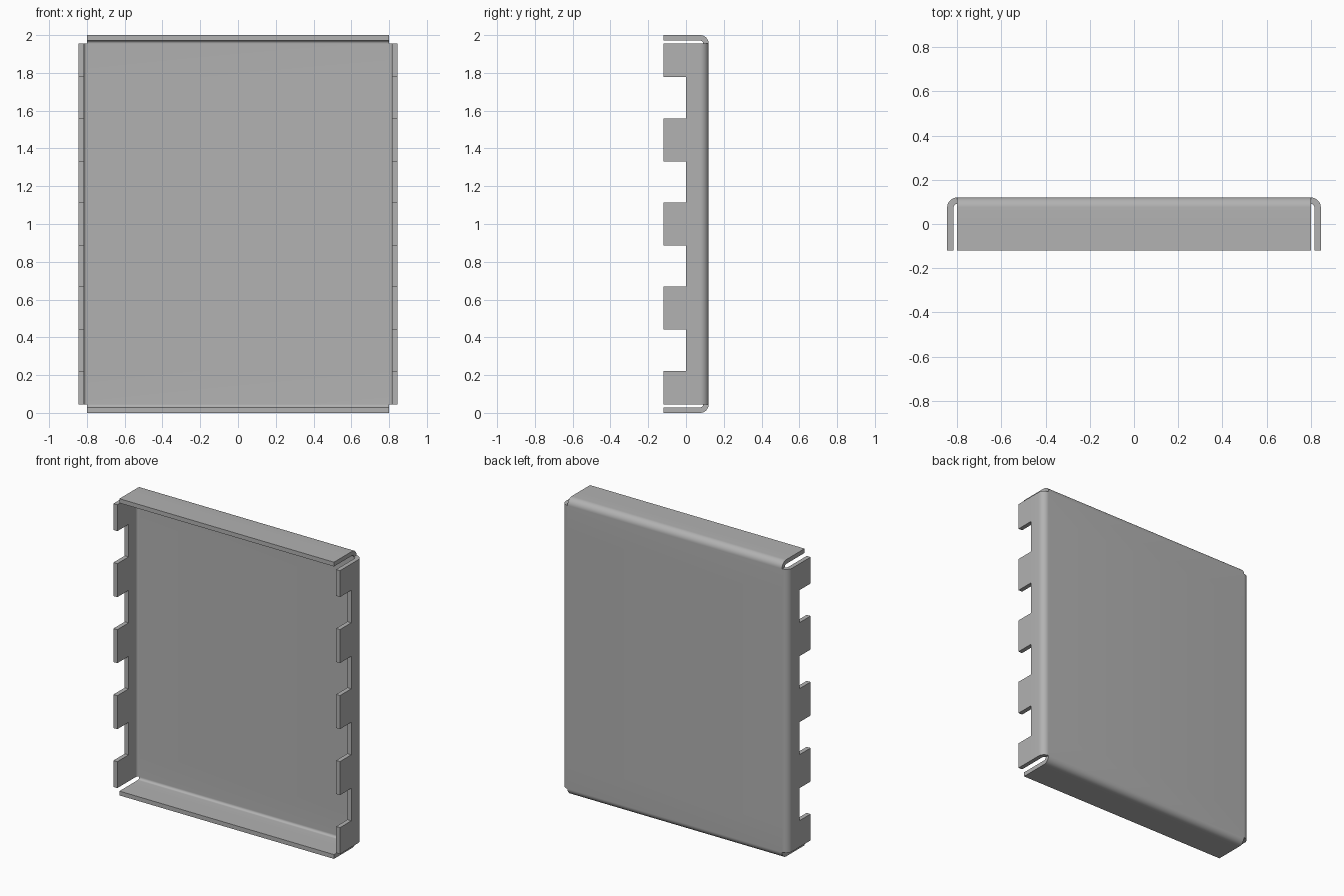
import bpy, bmesh, math
from mathutils import Vector

cube = bpy.data.objects.get("Cube")
if cube:
    bpy.data.objects.remove(cube)

HALF_X, HALF_Z = 0.8, 0.955      # flat panel half size
RADIUS, DEPTH = 0.045, 0.12      # outer bend radius, half depth
THICK = 0.029
PITCH, TAB = 0.445, 0.113        # tab spacing and half height

steel = bpy.data.materials.new("sheet_grey")
steel.use_nodes = True
grey = (0.445, 0.445, 0.445, 1)
steel.diffuse_color = grey
steel.node_tree.nodes["Principled BSDF"].inputs["Base Color"].default_value = grey

bm = bmesh.new()


def quad(*points):
    return bm.faces.new([bm.verts.new(p) for p in points])


# Bend and flange profile: (distance out from panel edge, y)
profile = []
for i in range(11):
    a = math.radians(9 * i)
    profile.append((RADIUS * math.sin(a), DEPTH - RADIUS * (1 - math.cos(a))))
profile += [(RADIUS, 0), (RADIUS, -DEPTH)]

# Heights where the tabs on the side flanges start and stop
levels = [-HALF_Z]
for k in range(-2, 3):
    levels += [k * PITCH - TAB, k * PITCH + TAB]
levels = [-HALF_Z] + levels[2:-1] + [HALF_Z]

# Panel and notched side flanges
for n, (lo, hi) in enumerate(zip(levels, levels[1:])):
    quad((-HALF_X, DEPTH, lo), (-HALF_X, DEPTH, hi),
         (HALF_X, DEPTH, hi), (HALF_X, DEPTH, lo))
    steps = profile if n % 2 == 0 else profile[:-1]
    for (d0, y0), (d1, y1) in zip(steps, steps[1:]):
        for s in (-1, 1):
            x0, x1 = s * (HALF_X + d0), s * (HALF_X + d1)
            quad((x0, y0, lo), (x1, y1, lo), (x1, y1, hi), (x0, y0, hi))

# Plain top and bottom flanges
for (d0, y0), (d1, y1) in zip(profile, profile[1:]):
    for s in (-1, 1):
        z0, z1 = s * (HALF_Z + d0), s * (HALF_Z + d1)
        quad((-HALF_X, y0, z0), (HALF_X, y0, z0), (HALF_X, y1, z1), (-HALF_X, y1, z1))

# Weld, then point every face outwards
bmesh.ops.remove_doubles(bm, verts=bm.verts, dist=0.0001)
bm.normal_update()
for f in bm.faces:
    if f.normal.dot(f.calc_center_median() * Vector((1, 1, 1)) - Vector((0, -DEPTH, 0))) < 0:
        f.normal_flip()
bmesh.ops.translate(bm, verts=bm.verts, vec=(0, 0, 1))

mesh = bpy.data.meshes.new("folded_panel")
bm.to_mesh(mesh)
bm.free()
mesh.materials.append(steel)
panel = bpy.data.objects.new("folded_panel", mesh)
bpy.context.collection.objects.link(panel)

# Sheet thickness, inwards from the outer skin
solid = panel.modifiers.new("thickness", "SOLIDIFY")
solid.thickness = THICK
solid.offset = -1
solid.use_even_offset = True
solid.use_quality_normals = True

bpy.ops.object.select_all(action="DESELECT")
panel.select_set(True)
bpy.context.view_layer.objects.active = panel
bpy.ops.object.modifier_apply(modifier=solid.name)
bpy.ops.object.shade_smooth_by_angle(angle=math.radians(30))
